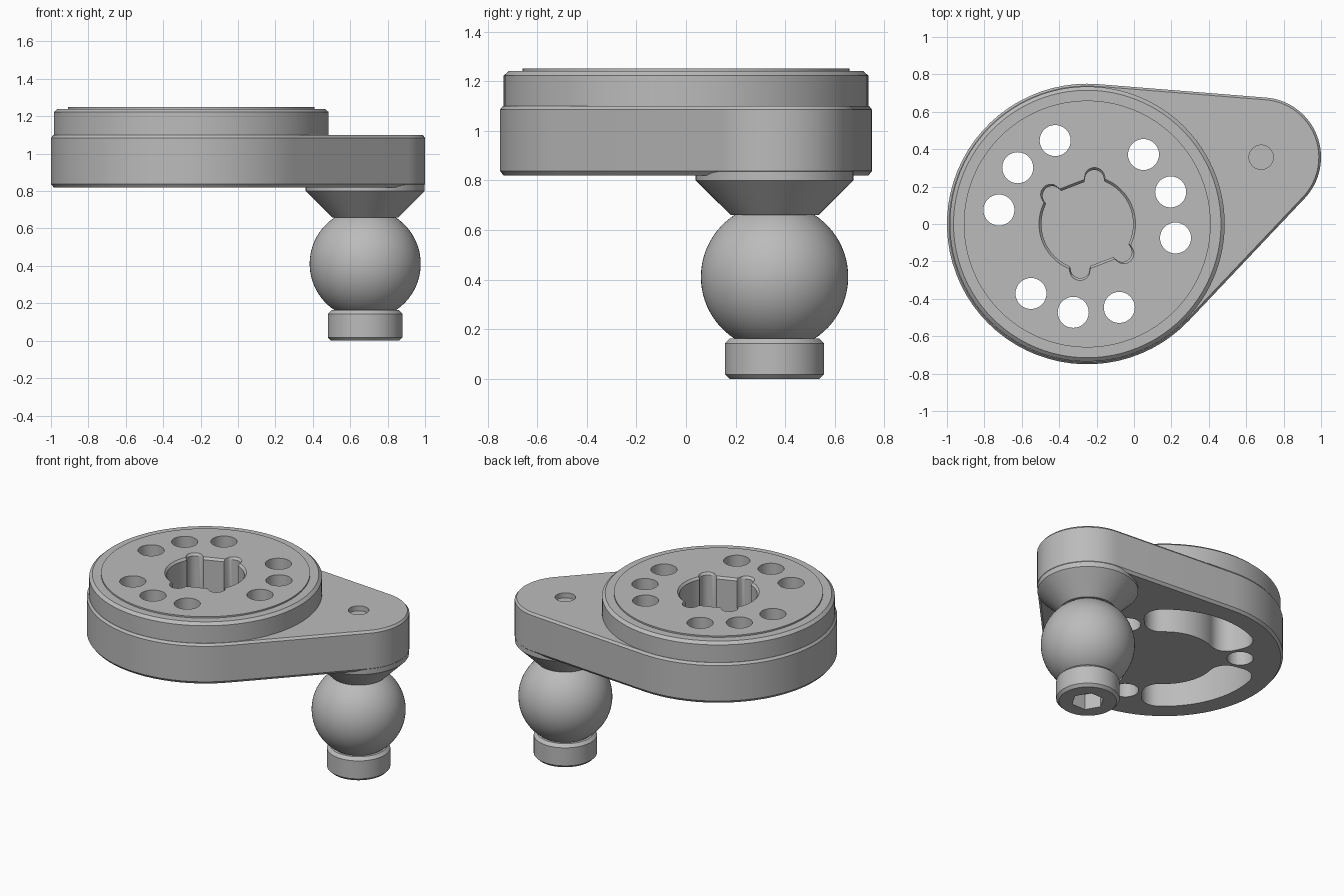
import bpy, bmesh
from math import sin, cos, pi, radians, acos, atan2, hypot, sqrt

cube = bpy.data.objects.get("Cube")
if cube:
    bpy.data.objects.remove(cube, do_unlink=True)

DISC = (-0.25, 0.0)      # centre of the round hub
STUD = (0.68, 0.357)     # centre of the ball stud
AXIS = atan2(STUD[1] - DISC[1], STUD[0] - DISC[0])

metal = bpy.data.materials.new("plain grey")
metal.diffuse_color = (0.5, 0.5, 0.5, 1)
metal.use_nodes = True
metal.node_tree.nodes["Principled BSDF"].inputs["Base Color"].default_value = (0.5, 0.5, 0.5, 1)


def polar(c, r, a):
    return (c[0] + r * cos(a), c[1] + r * sin(a))


def arc(c, r, a0, a1, n):
    return [polar(c, r, a0 + (a1 - a0) * i / n) for i in range(n + 1)]


def circle(c, r, n=64):
    return [polar(c, r, 2 * pi * i / n) for i in range(n)]


def loft(name, rings):
    """Skin a stack of (outline, z) rings and cap both ends."""
    bm = bmesh.new()
    loops = [[bm.verts.new((x, y, z)) for x, y in pts] for pts, z in rings]
    for low, high in zip(loops, loops[1:]):
        for i in range(len(low)):
            j = (i + 1) % len(low)
            bm.faces.new((low[i], low[j], high[j], high[i]))
    bm.faces.new(loops[0][::-1])
    bm.faces.new(loops[-1])
    bmesh.ops.recalc_face_normals(bm, faces=bm.faces)
    mesh = bpy.data.meshes.new(name)
    bm.to_mesh(mesh)
    bm.free()
    mesh.materials.append(metal)
    ob = bpy.data.objects.new(name, mesh)
    bpy.context.collection.objects.link(ob)
    return ob


def lathe(name, c, profile, n=64):
    return loft(name, [(circle(c, r, n), z) for r, z in profile])


def combine(ob, tool, operation="DIFFERENCE"):
    """Boolean the tool into the object, then discard the tool."""
    bpy.context.view_layer.objects.active = ob
    mod = ob.modifiers.new("cut", "BOOLEAN")
    mod.operation, mod.object, mod.solver = operation, tool, "EXACT"
    bpy.ops.object.modifier_apply(modifier=mod.name)
    bpy.data.objects.remove(tool, do_unlink=True)


def smooth(ob):
    bpy.ops.object.select_all(action="DESELECT")
    ob.select_set(True)
    bpy.context.view_layer.objects.active = ob
    bpy.ops.object.shade_smooth_by_angle(angle=radians(28))


def teardrop(inset):
    """Outline wrapping the hub circle and the stud circle."""
    big, small = 0.75, 0.32
    t = acos((big - small) / hypot(STUD[0] - DISC[0], STUD[1] - DISC[1]))
    return (arc(DISC, big - inset, AXIS + t, AXIS + 2 * pi - t, 48)
            + arc(STUD, small - inset, AXIS - t, AXIS + t, 32))


def keyhole(grow):
    """Round socket with two flats and four small lobes."""
    lobes = [AXIS + radians(d) for d in (60, 120, 240, 300)]
    pts = []
    for i in range(180):
        a = 2 * pi * i / 180
        r = min(0.245, 0.215 / max(abs(cos(a - AXIS - pi / 2)), 0.1))
        for lobe in lobes:
            d, k = 0.24, 0.052
            h = k * k - (d * sin(a - lobe)) ** 2
            if h > 0 and cos(a - lobe) > 0:
                r = max(r, d * cos(a - lobe) + sqrt(h))
        pts.append(polar(DISC, r + grow, a))
    return pts


def kidney(mid):
    """Curved slot outline with rounded corners."""
    r0, r1, k, s = 0.33, 0.61, 0.11, radians(33)
    lo, hi = mid - s, mid + s
    return (arc(DISC, r1, lo, hi, 20)
            + arc(polar(DISC, r1 - k, hi), k, hi, hi + pi / 2, 8)[1:]
            + arc(polar(DISC, r0 + k, hi), k, hi + pi / 2, hi + pi, 8)
            + arc(DISC, r0, hi, lo, 20)[1:]
            + arc(polar(DISC, r0 + k, lo), k, lo + pi, lo + 1.5 * pi, 8)[1:]
            + arc(polar(DISC, r1 - k, lo), k, lo + 1.5 * pi, lo + 2 * pi, 8)[:-1])


# Arm body: chamfered teardrop plate, stepped hub disc and stud boss
body = loft("arm_body", [(teardrop(0.014), 0.82), (teardrop(0), 0.838),
                         (teardrop(0), 1.085), (teardrop(0.012), 1.1)])
combine(body, lathe("hub", DISC, [(0.735, 1.06), (0.735, 1.222), (0.715, 1.24),
                                  (0.66, 1.24), (0.66, 1.25)], 96), "UNION")
combine(body, lathe("boss", STUD, [(0.177, 0.66), (0.318, 0.8), (0.318, 0.95)]), "UNION")

# Underside slots and the bolt holes around the hub
for g in range(3):
    centre = AXIS + g * 2 * pi / 3
    combine(body, loft("slot", [(kidney(centre + pi / 3), z) for z in (0.7, 1.12)]))
    for step in (-1, 0, 1):
        spot = polar(DISC, 0.478, centre + step * pi / 6)
        combine(body, lathe("hole", spot, [(0.083, 0.7), (0.083, 1.4)], 32))

# Central blind socket with a chamfered lip, and the shallow mark over the stud
combine(body, loft("socket", [(keyhole(0), 0.9), (keyhole(0), 1.235),
                              (keyhole(0.013), 1.25), (keyhole(0.013), 1.4)]))
combine(body, lathe("dimple", STUD, [(0.065, 1.065), (0.065, 1.3)], 32))
smooth(body)

# Ball
R, CZ = 0.297, 0.411
top, bottom = acos(0.25 / R), pi - acos(0.25 / R)
ball = lathe("ball", STUD, [(R * sin(a), CZ + R * cos(a)) for a in
                            [bottom + (top - bottom) * i / 24 for i in range(25)]])
smooth(ball)

# End cap with a hexagonal drive socket
cap = lathe("end_cap", STUD, [(0.182, 0), (0.2, 0.018), (0.2, 0.143), (0.18, 0.163)])
combine(cap, lathe("hex", STUD, [(0.105, -0.1), (0.105, 0.11)], 6))
smooth(cap)
